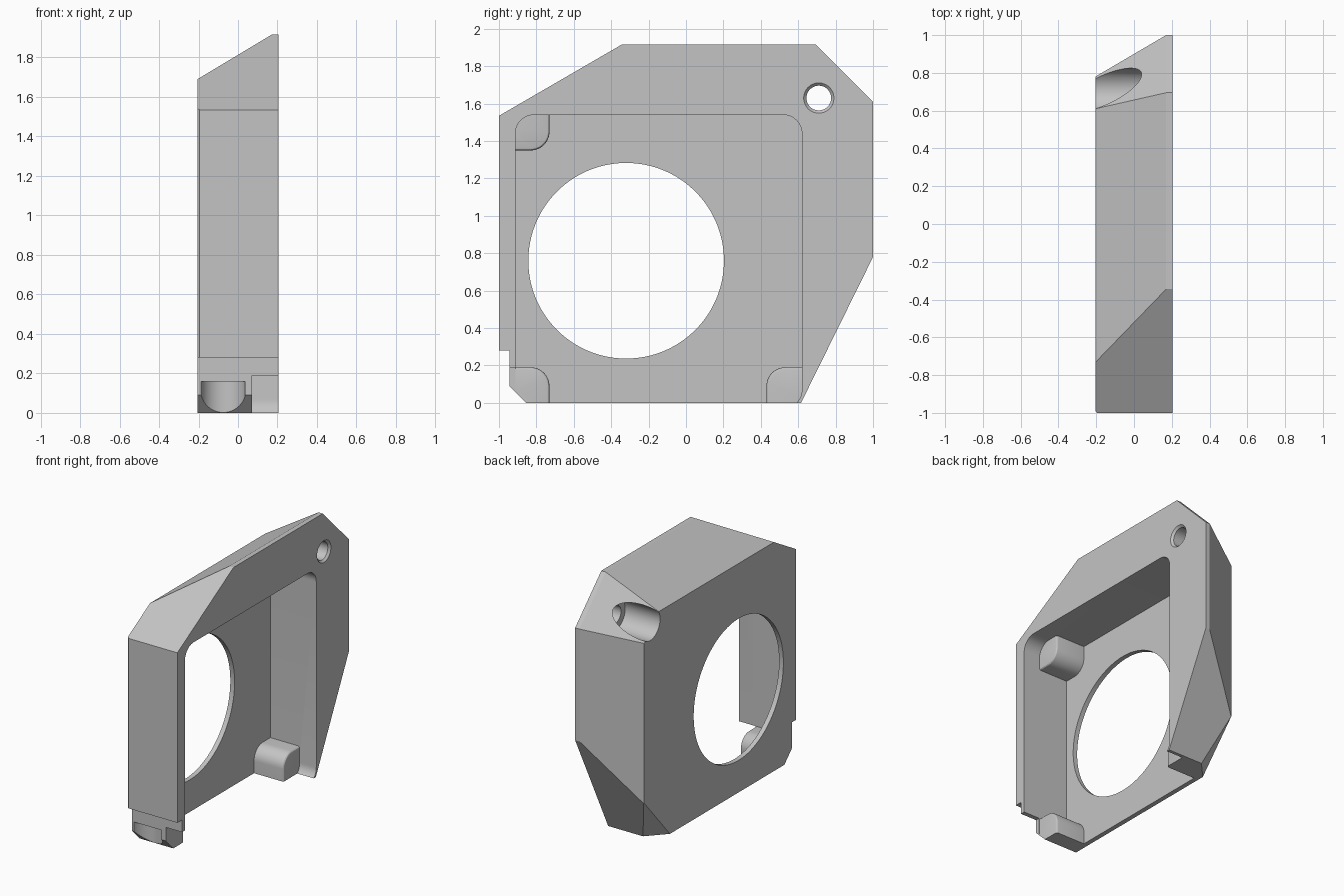
import bpy, bmesh, math
from mathutils import Vector

cube = bpy.data.objects.get("Cube")
if cube:
    bpy.data.objects.remove(cube, do_unlink=True)

grey = bpy.data.materials.new("plain_grey")
grey.use_nodes = True
colour = (0.55, 0.55, 0.55, 1)
grey.diffuse_color = colour
grey.node_tree.nodes["Principled BSDF"].inputs["Base Color"].default_value = colour

HALF = 0.205      # half the thickness along x
FLOOR = -0.17     # inner face of the thin plate
BOSS_TOP = 0.07


def make(name, bm):
    bmesh.ops.recalc_face_normals(bm, faces=bm.faces)
    mesh = bpy.data.meshes.new(name)
    bm.to_mesh(mesh)
    bm.free()
    obj = bpy.data.objects.new(name, mesh)
    obj.data.materials.append(grey)
    bpy.context.collection.objects.link(obj)
    return obj


def prism(points, x0, x1):
    """Extrude a (y, z) outline along x."""
    bm = bmesh.new()
    face = bm.faces.new([bm.verts.new((x0, y, z)) for y, z in points])
    new = bmesh.ops.extrude_face_region(bm, geom=[face])["geom"]
    verts = [g for g in new if isinstance(g, bmesh.types.BMVert)]
    bmesh.ops.translate(bm, verts=verts, vec=(x1 - x0, 0, 0))
    bmesh.ops.recalc_face_normals(bm, faces=bm.faces)
    return bm


def rounded(y0, y1, z0, z1, radii, steps=12):
    """Rectangle outline; radii go round from the low corner."""
    corners = [(y0, z0, 1, 1), (y1, z0, -1, 1), (y1, z1, -1, -1), (y0, z1, 1, -1)]
    points = []
    for i, (y, z, sy, sz) in enumerate(corners):
        r = radii[i]
        if r == 0:
            points.append((y, z))
            continue
        for k in range(steps + 1):
            a = math.pi * (1 + i / 2) + math.pi / 2 * k / steps
            points.append((y + sy * r + r * math.cos(a), z + sz * r + r * math.sin(a)))
    return points


def box(y0, y1, z0, z1, x0, x1):
    return prism(rounded(y0, y1, z0, z1, [0] * 4), x0, x1)


def circle(y, z, r, n=64):
    return [(y + r * math.cos(2 * math.pi * k / n), z + r * math.sin(2 * math.pi * k / n))
            for k in range(n)]


def combine(obj, bm, operation):
    tool = make("cutter", bm)
    tool.hide_render = True
    mod = obj.modifiers.new("combine", "BOOLEAN")
    mod.operation = operation
    mod.solver = "EXACT"
    mod.object = tool
    bpy.context.view_layer.objects.active = obj
    bpy.ops.object.modifier_apply(modifier=mod.name)
    bpy.data.objects.remove(tool, do_unlink=True)


def slice_off(bm, a, b, c):
    """Cut away everything beyond the plane through three points."""
    a, b, c = Vector(a), Vector(b), Vector(c)
    normal = (b - a).cross(c - a).normalized()
    if normal.dot(Vector((0, 0, 0.9)) - a) > 0:
        normal = -normal
    cut = bmesh.ops.bisect_plane(bm, geom=bm.verts[:] + bm.edges[:] + bm.faces[:],
                                 plane_co=a, plane_no=normal, clear_outer=True)
    edges = [g for g in cut["geom_cut"] if isinstance(g, bmesh.types.BMEdge)]
    bmesh.ops.contextual_create(bm, geom=edges)


# Outer envelope with its slanted top, back and corners
outline = [(-1, 1.535), (-1, 0.28), (-0.945, 0.28), (-0.945, 0.09), (-0.855, 0),
           (0.615, 0), (1, 0.78), (1, 1.61), (0.695, 1.915), (-0.345, 1.915)]
envelope = prism(outline, -HALF, HALF)
slope = 0.17
slice_off(envelope, (slope, 0, 1.915), (slope, 1, 1.915), (-HALF, 0, 1.69))
slice_off(envelope, (slope, 1, 0), (slope, 1, 1), (-HALF, 0.78, 0))
slice_off(envelope, (slope, 0.695, 1.915), (slope, 1, 1.61), (-HALF, 0.61, 1.69))
slice_off(envelope, (-HALF, 0.78, 0.34), (-HALF, 0.48, 0), (-0.08, 0.615, 0))
slice_off(envelope, (-HALF, -0.99, 0), (-HALF, -0.99, 1), (-HALF + 0.01, -1, 0))

# Oversized block with the pocket and round opening
body = make("housing", box(-1.2, 1.2, -0.2, 2.2, -0.3, 0.3))
pocket = rounded(-0.912, 0.62, -0.03, 1.54, [0.1] * 4)
combine(body, prism(pocket, FLOOR, 0.5), "DIFFERENCE")
combine(body, prism(circle(-0.32, 0.76, 0.523, 128), -0.5, 0), "DIFFERENCE")

# Three corner bosses, each with one rounded inner corner and eased end edges
sink = 0.03
bosses = [
    (-0.912 - sink, -0.73, -sink, 0.19, 2),
    (0.43, 0.62 + sink, -sink, 0.19, 3),
    (-0.912 - sink, -0.73, 1.35, 1.54 + sink, 1),
]
for y0, y1, z0, z1, corner in bosses:
    radii = [0.1 if i == corner else 0 for i in range(4)]
    bm = prism(rounded(y0, y1, z0, z1, radii), FLOOR - 0.015, BOSS_TOP)
    rim = [e for e in bm.edges if all(abs(v.co.x - BOSS_TOP) < 1e-5 for v in e.verts)]
    bmesh.ops.bevel(bm, geom=rim, offset=0.015, segments=3, affect="EDGES", profile=0.5)
    combine(body, bm, "UNION")

# Opening in the front wall above the lower boss
combine(body, box(-1.3, -0.8, -0.3, 0.19, BOSS_TOP + 0.002, 0.5), "DIFFERENCE")

# Trim to the envelope
combine(body, envelope, "INTERSECT")

# Screw hole with a deep counterbore and a countersunk mouth
hole_y, hole_z = 0.71, 1.63
combine(body, prism(circle(hole_y, hole_z, 0.115), -0.5, 0.08), "DIFFERENCE")
combine(body, prism(circle(hole_y, hole_z, 0.066), 0, 0.5), "DIFFERENCE")
mouth = prism(circle(hole_y, hole_z, 0.066), HALF - 0.015, HALF + 0.015)
for v in mouth.verts:
    if v.co.x > HALF:
        v.co.y = hole_y + (v.co.y - hole_y) * 1.45
        v.co.z = hole_z + (v.co.z - hole_z) * 1.45
combine(body, mouth, "DIFFERENCE")

# Upright screw recess in the lower front corner
recess = bmesh.new()
bmesh.ops.create_cone(recess, cap_ends=True, segments=64, radius1=0.115, radius2=0.115, depth=0.4)
bmesh.ops.translate(recess, verts=recess.verts, vec=(-0.075, -0.972, -0.04))
combine(body, recess, "DIFFERENCE")

# Smooth the round surfaces, keep the edges sharp
bpy.ops.object.select_all(action="DESELECT")
body.select_set(True)
bpy.context.view_layer.objects.active = body
bpy.ops.object.shade_smooth_by_angle(angle=math.radians(25))
